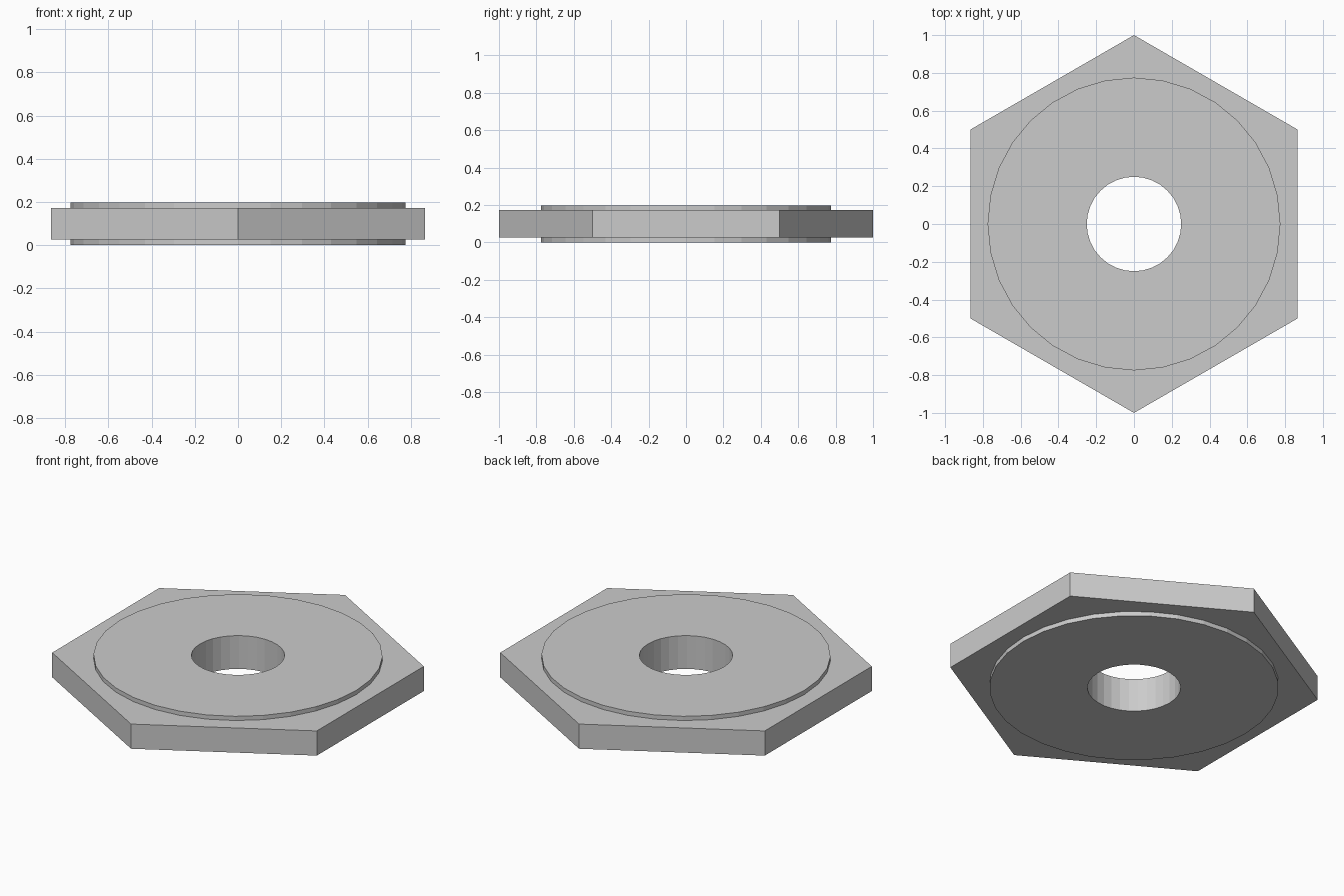
import bpy, bmesh
from math import pi, sin, cos

if "Cube" in bpy.data.objects:
    bpy.data.objects.remove(bpy.data.objects["Cube"])

SIDES = 32
HOLE_R, DISC_R, HEX_R = 0.25, 0.775, 1.0
Z_BOTTOM, Z_HEX_LOW, Z_HEX_HIGH, Z_TOP = 0.0, 0.026, 0.172, 0.197

bm = bmesh.new()


def loop(radius, z, n):
    """Closed edge loop with its first corner on +y."""
    vs = [bm.verts.new((-radius * sin(2 * pi * i / n), radius * cos(2 * pi * i / n), z))
          for i in range(n)]
    for i in range(n):
        bm.edges.new((vs[i], vs[(i + 1) % n]))
    return vs


def bridge(a, b):
    n = len(a)
    for i in range(n):
        j = (i + 1) % n
        bm.faces.new((a[i], a[j], b[j], b[i]))


def edges_of(vs):
    return [bm.edges.get((vs[i], vs[(i + 1) % len(vs)])) for i in range(len(vs))]


# Raised round faces, bore and hexagon rim
hole_low, hole_high = loop(HOLE_R, Z_BOTTOM, SIDES), loop(HOLE_R, Z_TOP, SIDES)
disc_low, disc_high = loop(DISC_R, Z_BOTTOM, SIDES), loop(DISC_R, Z_TOP, SIDES)
step_low, step_high = loop(DISC_R, Z_HEX_LOW, SIDES), loop(DISC_R, Z_HEX_HIGH, SIDES)
hex_low, hex_high = loop(HEX_R, Z_HEX_LOW, 6), loop(HEX_R, Z_HEX_HIGH, 6)

for a, b in ((hole_low, hole_high), (hole_low, disc_low), (disc_low, step_low),
             (hex_low, hex_high), (step_high, disc_high), (disc_high, hole_high)):
    bridge(a, b)

# Flat hexagon shoulders around the raised discs
for outer, inner, nz in ((hex_low, step_low, -1), (hex_high, step_high, 1)):
    bmesh.ops.triangle_fill(bm, use_beauty=True, use_dissolve=False,
                            edges=edges_of(outer) + edges_of(inner), normal=(0, 0, nz))

bmesh.ops.recalc_face_normals(bm, faces=bm.faces[:])
mesh = bpy.data.meshes.new("hex_nut")
bm.to_mesh(mesh)
bm.free()
bpy.context.collection.objects.link(bpy.data.objects.new("hex_nut", mesh))
